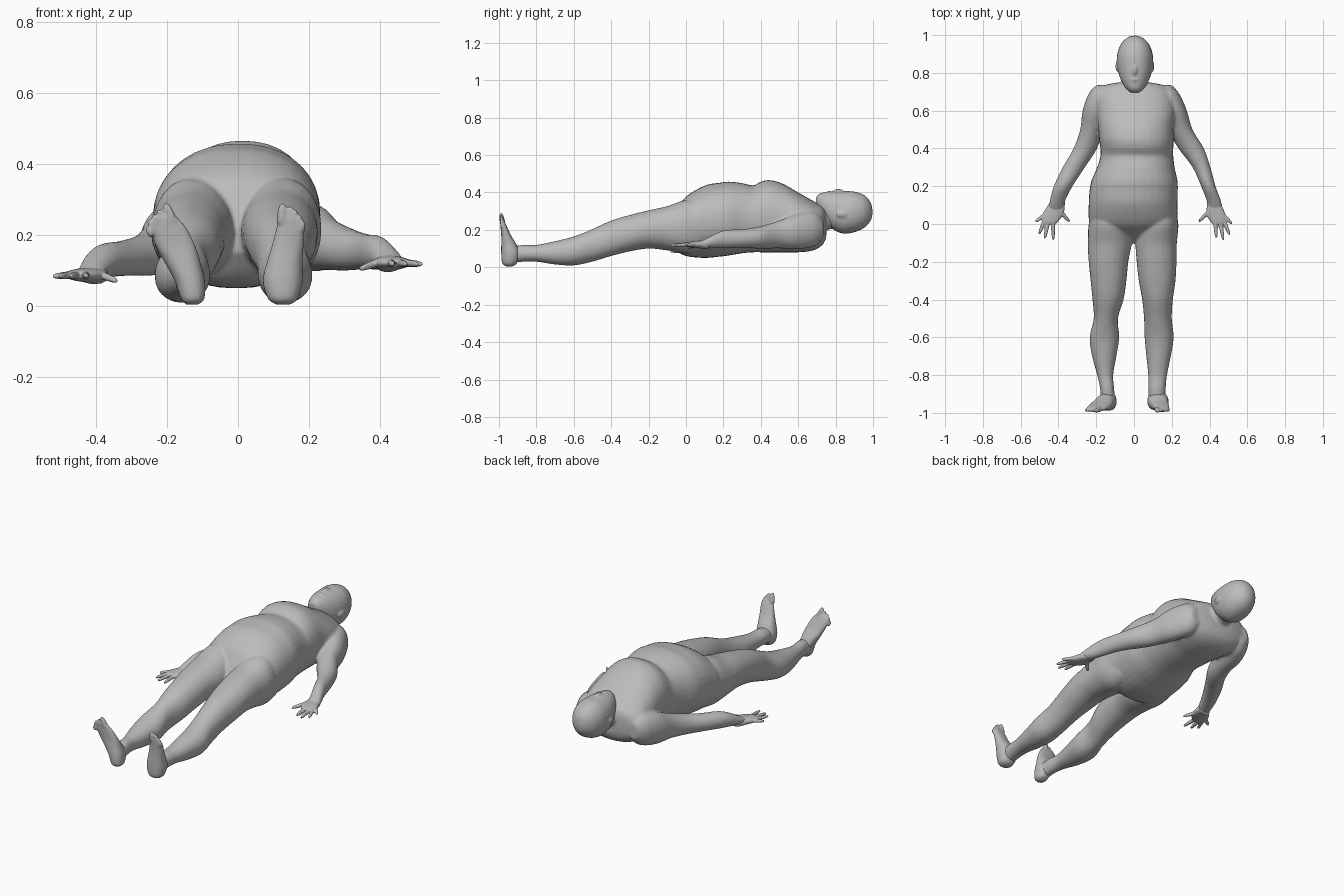
import bpy, bmesh, math
from mathutils import Vector

cube = bpy.data.objects.get("Cube")
if cube:
    bpy.data.objects.remove(cube, do_unlink=True)

GREY = (0.5, 0.5, 0.5, 1)
skin = bpy.data.materials.new("plain grey")
skin.use_nodes = True
skin.diffuse_color = GREY
bsdf = skin.node_tree.nodes["Principled BSDF"]
bsdf.inputs["Base Color"].default_value = GREY
bsdf.inputs["Roughness"].default_value = 0.7


def spline(rows, steps=4):
    """Catmull-Rom interpolation of whole rows."""
    out = []
    for i in range(len(rows) - 1):
        p0, p1 = rows[max(i - 1, 0)], rows[i]
        p2, p3 = rows[i + 1], rows[min(i + 2, len(rows) - 1)]
        for s in range(steps):
            t = s / steps
            out.append([0.5 * (2 * b + (c - a) * t + (2 * a - 5 * b + 4 * c - d) * t * t
                               + (3 * b - a - 3 * c + d) * t ** 3)
                        for a, b, c, d in zip(p0, p1, p2, p3)])
    out.append(list(rows[-1]))
    return out


def skin_rings(bm, rings):
    """Bridge a list of point rings and close both ends."""
    vs = [[bm.verts.new(p) for p in ring] for ring in rings]
    n = len(vs[0])
    for a, b in zip(vs, vs[1:]):
        for k in range(n):
            bm.faces.new((a[k], a[(k + 1) % n], b[(k + 1) % n], b[k]))
    bm.faces.new(vs[0])
    bm.faces.new(vs[-1][::-1])


def loft(bm, rows, axis="y", power=2.0, n=24):
    """Rows: station, x min, x max, then min and max of the third axis."""
    rings = []
    for s, x0, x1, w0, w1 in spline(rows):
        ring = []
        for k in range(n):
            a = 2 * math.pi * k / n
            c, d = math.cos(a), math.sin(a)
            u = (x0 + x1) / 2 + (x1 - x0) / 2 * math.copysign(abs(c) ** (2 / power), c)
            w = (w0 + w1) / 2 + (w1 - w0) / 2 * math.copysign(abs(d) ** (2 / power), d)
            ring.append((u, s, w) if axis == "y" else (u, w, s))
        rings.append(ring)
    skin_rings(bm, rings)


def digit(bm, a, b, r, n=8):
    """Tapered finger or toe from a to b."""
    a, b = Vector(a), Vector(b)
    d = (b - a).normalized()
    u = d.orthogonal().normalized()
    v = d.cross(u)
    rings = []
    for t, f in ((0, 1), (0.4, 0.95), (0.75, 0.8), (0.93, 0.55), (1, 0.15)):
        c = a.lerp(b, t)
        rings.append([c + r * f * (u * math.cos(2 * math.pi * k / n) + v * math.sin(2 * math.pi * k / n))
                      for k in range(n)])
    skin_rings(bm, rings)


def blob(bm, loc, size):
    """Squashed sphere."""
    res = bmesh.ops.create_uvsphere(bm, u_segments=14, v_segments=8, radius=1)
    bmesh.ops.scale(bm, vec=size, verts=res["verts"])
    bmesh.ops.translate(bm, vec=loc, verts=res["verts"])


def finish(name, bm, voxel):
    """Make the object and fuse its overlapping volumes."""
    bmesh.ops.recalc_face_normals(bm, faces=bm.faces)
    me = bpy.data.meshes.new(name)
    bm.to_mesh(me)
    bm.free()
    me.materials.append(skin)
    for p in me.polygons:
        p.use_smooth = True
    ob = bpy.data.objects.new(name, me)
    bpy.context.collection.objects.link(ob)
    fuse = ob.modifiers.new("fuse", "REMESH")
    fuse.mode = "VOXEL"
    fuse.voxel_size = voxel
    fuse.use_smooth_shade = True
    soft = ob.modifiers.new("soften", "SMOOTH")
    soft.factor = 0.5
    soft.iterations = 4
    return ob


# Torso and neck
body = bmesh.new()
loft(body, [(-.10, -.05, .05, .15, .23), (-.05, -.15, .15, .09, .31), (0, -.232, .222, .06, .378),
            (.1, -.24, .23, .05, .437), (.18, -.235, .232, .057, .452), (.23, -.225, .23, .063, .458),
            (.3, -.195, .215, .075, .45), (.36, -.178, .208, .08, .438), (.4, -.178, .208, .08, .458),
            (.45, -.185, .21, .08, .466), (.52, -.19, .21, .08, .446), (.6, -.2, .22, .08, .4),
            (.68, -.21, .21, .09, .355), (.73, -.17, .17, .12, .325), (.75, -.08, .08, .16, .3)],
     power=2.2, n=36)
loft(body, [(.64, -.10, .10, .14, .36), (.7, -.085, .085, .17, .335),
            (.76, -.062, .068, .2, .33), (.82, -.06, .066, .21, .34)])

# Legs share heights along their length; widths differ by side
leg_y = [.1, 0, -.1, -.2, -.3, -.4, -.5, -.6, -.7, -.8, -.87, -.94]
leg_z = [(.09, .35), (.075, .36), (.09, .327), (.10, .305), (.085, .28), (.06, .25),
         (.03, .205), (.01, .165), (.015, .14), (.03, .12), (.03, .12), (.02, .11)]
right_leg = [(-.22, -.05), (-.24, -.02), (-.245, -.012), (-.24, -.03), (-.23, -.04), (-.22, -.055),
             (-.213, -.085), (-.235, -.078), (-.222, -.093), (-.195, -.11), (-.18, -.105), (-.175, -.1)]
left_leg = [(.05, .215), (.02, .235), (.008, .227), (.014, .225), (.025, .22), (.043, .206),
            (.053, .2), (.056, .21), (.065, .195), (.075, .175), (.075, .168), (.078, .165)]
for widths in (right_leg, left_leg):
    loft(body, [(y, *w, *z) for y, w, z in zip(leg_y, widths, leg_z)], power=2.1)

# Arms
arm_y = [.735, .69, .6, .5, .4, .3, .2, .12, .07]
arm_z = [(.16, .25), (.11, .29), (.09, .28), (.09, .24), (.085, .205),
         (.085, .185), (.08, .175), (.075, .135), (.072, .105)]
right_arm = [(-.2, -.13), (-.24, -.11), (-.272, -.14), (-.285, -.165), (-.32, -.195),
             (-.378, -.26), (-.425, -.325), (-.447, -.365), (-.455, -.375)]
left_arm = [(.13, .2), (.11, .24), (.14, .28), (.175, .31), (.235, .37),
            (.31, .405), (.355, .432), (.385, .462), (.39, .47)]
for widths, lift in ((right_arm, 0), (left_arm, .03)):
    rows = []
    for i, (y, w, z) in enumerate(zip(arm_y, widths, arm_z)):
        up = lift * i / 8
        rows.append((y, *w, z[0] + up, z[1] + up))
    loft(body, rows)
finish("body", body, .008)

# Head with nose, brow and ears
head = bmesh.new()
loft(head, [(.997, -.005, .015, .285, .305), (.988, -.033, .043, .25, .345), (.955, -.068, .078, .212, .385),
            (.9, -.089, .099, .187, .405), (.84, -.09, .1, .18, .408), (.79, -.08, .09, .2, .407),
            (.75, -.064, .074, .235, .403), (.715, -.04, .05, .285, .395), (.695, -.015, .025, .325, .375)],
     power=2.1)
blob(head, (.005, .815, .4), (.014, .032, .02))
blob(head, (.005, .765, .395), (.03, .012, .014))
for side in (-1, 1):
    blob(head, (.005 + side * .093, .835, .285), (.01, .03, .018))
finish("head", head, .006)

# Feet, stacked from the heel up to the toes
foot_z = [.004, .02, .07, .12, .17, .22, .25]
foot_y = [(-.96, -.93), (-.982, -.905), (-.988, -.888), (-.988, -.905),
          (-.988, -.935), (-.992, -.958), (-.995, -.972)]
feet = {
    "right_foot": ([(-.145, -.115), (-.16, -.095), (-.178, -.093), (-.205, -.105), (-.232, -.12),
                    (-.25, -.145), (-.24, -.17)],
                   [(-.243, .2, -.257, .222), (-.237, .215, -.252, .243), (-.222, .225, -.24, .26),
                    (-.207, .235, -.225, .274), (-.182, .235, -.205, .29)]),
    "left_foot": ([(.11, .145), (.085, .168), (.07, .182), (.08, .182), (.095, .185), (.108, .187), (.12, .175)],
                  [(.178, .215, .184, .24), (.168, .225, .175, .258), (.155, .23, .162, .272),
                   (.142, .235, .148, .283), (.122, .235, .126, .29)]),
}
for name, (widths, toes) in feet.items():
    bm = bmesh.new()
    loft(bm, [(z, *w, *y) for z, w, y in zip(foot_z, widths, foot_y)], axis="z", power=2.3)
    for i, (x0, z0, x1, z1) in enumerate(toes):
        digit(bm, (x0, -.98, z0), (x1, -.99, z1), .015 if i == 4 else .0105)
    finish(name, bm, .005)

# Hands: palm, four fingers and a thumb, each given as base and tip
hands = {
    "right_hand": ([(-.44, -.365), (-.462, -.367), (-.482, -.372), (-.487, -.395), (-.475, -.415)], .088,
                   [(-.47, .05, -.523, .01), (-.472, .025, -.503, -.055), (-.455, .01, -.473, -.078),
                    (-.43, .01, -.427, -.085), (-.385, .06, -.34, .012)]),
    "left_hand": ([(.385, .458), (.385, .468), (.383, .483), (.398, .487), (.415, .475)], .122,
                  [(.47, .05, .52, 0), (.473, .025, .507, -.06), (.456, .01, .474, -.088),
                   (.43, .01, .436, -.075), (.39, .06, .342, .012)]),
}
for name, (widths, z, digits) in hands.items():
    bm = bmesh.new()
    loft(bm, [(y, *w, z - h, z + h) for y, w, h in
              zip((.12, .09, .055, .02, 0), widths, (.027, .022, .019, .015, .011))], power=2.3)
    for i, (x0, y0, x1, y1) in enumerate(digits):
        tip_drop = .018 if i == 4 else .004
        digit(bm, (x0, y0, z), (x1, y1, z - tip_drop), .0115)
    finish(name, bm, .004)
